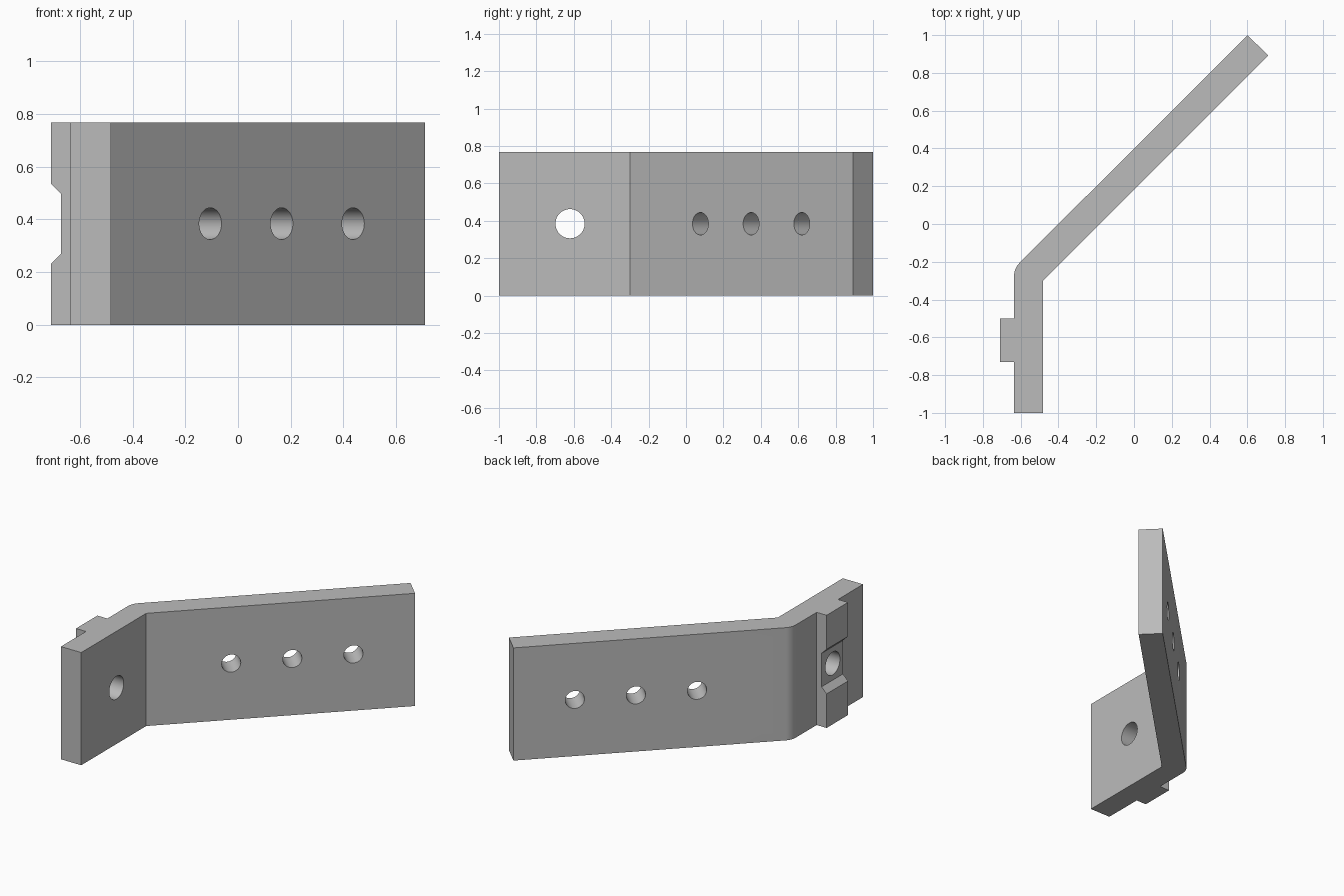
import bpy, bmesh, math
from mathutils import Vector, Matrix

cube = bpy.data.objects.get("Cube")
if cube:
    bpy.data.objects.remove(cube, do_unlink=True)

HEIGHT = 0.768
MID = HEIGHT / 2
OUTER_X, INNER_X = -0.635, -0.482
RAIL_X, RAIL_FRONT, RAIL_BACK = -0.71, -0.73, -0.5

metal = bpy.data.materials.new("grey metal")
metal.use_nodes = True
GREY = (0.5, 0.5, 0.5, 1)
metal.diffuse_color = GREY
metal.node_tree.nodes["Principled BSDF"].inputs["Base Color"].default_value = GREY


def prism(name, points, direction):
    """Extrude a flat outline along a direction."""
    bm = bmesh.new()
    face = bm.faces.new([bm.verts.new(p) for p in points])
    moved = bmesh.ops.extrude_face_region(bm, geom=[face])["geom"]
    bmesh.ops.translate(bm, vec=direction,
                        verts=[v for v in moved if isinstance(v, bmesh.types.BMVert)])
    bmesh.ops.recalc_face_normals(bm, faces=bm.faces)
    return to_object(name, bm)


def drill(name, center, axis, radius):
    """Cylinder cutter centred on a point."""
    bm = bmesh.new()
    turn = Vector(axis).to_track_quat("Z", "Y").to_matrix().to_4x4()
    bmesh.ops.create_cone(bm, cap_ends=True, segments=48, radius1=radius, radius2=radius,
                          depth=0.6, matrix=Matrix.Translation(center) @ turn)
    return to_object(name, bm)


def to_object(name, bm):
    mesh = bpy.data.meshes.new(name)
    bm.to_mesh(mesh)
    bm.free()
    mesh.materials.append(metal)
    obj = bpy.data.objects.new(name, mesh)
    bpy.context.collection.objects.link(obj)
    return obj


# Rounded outer bend, tangent to the short plate and the long plate
corner = Vector((OUTER_X, -0.235))
tangent = 0.04
radius = tangent / math.tan(math.pi / 8)
hub = corner + Vector((radius, -tangent))
bend = [hub + radius * Vector((-math.cos(a), math.sin(a)))
        for a in (math.pi / 4 * i / 8 for i in range(9))]

# Bracket body: short plate with its rail, and long plate at 45 degrees
outline = [(OUTER_X, -1), (INNER_X, -1), (INNER_X, -0.3), (0.71, 0.892), (0.601, 1.0)]
outline += [tuple(p) for p in reversed(bend)]
outline += [(OUTER_X, RAIL_BACK), (RAIL_X, RAIL_BACK),
            (RAIL_X, RAIL_FRONT), (OUTER_X, RAIL_FRONT)]
bracket = prism("angled_bracket", [(x, y, 0) for x, y in outline], (0, 0, HEIGHT))

# Cutters: notch across the rail, mounting hole, row of three holes
notch = [(-0.76, MID - 0.202), (-0.672, MID - 0.114),
         (-0.672, MID + 0.114), (-0.76, MID + 0.202)]
cutters = [
    prism("rail_notch", [(x, -0.8, z) for x, z in notch], (0, 0.4, 0)),
    drill("mounting_hole", (-0.56, -0.62, MID), (1, 0, 0), 0.078),
]
for i in range(3):
    x = -0.105 + 0.271 * i
    cutters.append(drill("plate_hole", (x, x + 0.182, MID), (1, -1, 0), 0.06))

for cutter in cutters:
    cutter.hide_render = True
    cut = bracket.modifiers.new(cutter.name, "BOOLEAN")
    cut.operation = "DIFFERENCE"
    cut.solver = "EXACT"
    cut.object = cutter

bpy.ops.object.select_all(action="DESELECT")
bpy.context.view_layer.objects.active = bracket
bracket.select_set(True)
for name in [m.name for m in bracket.modifiers]:
    bpy.ops.object.modifier_apply(modifier=name)
for cutter in cutters:
    bpy.data.objects.remove(cutter, do_unlink=True)

bpy.ops.object.shade_smooth_by_angle(angle=math.radians(30))
